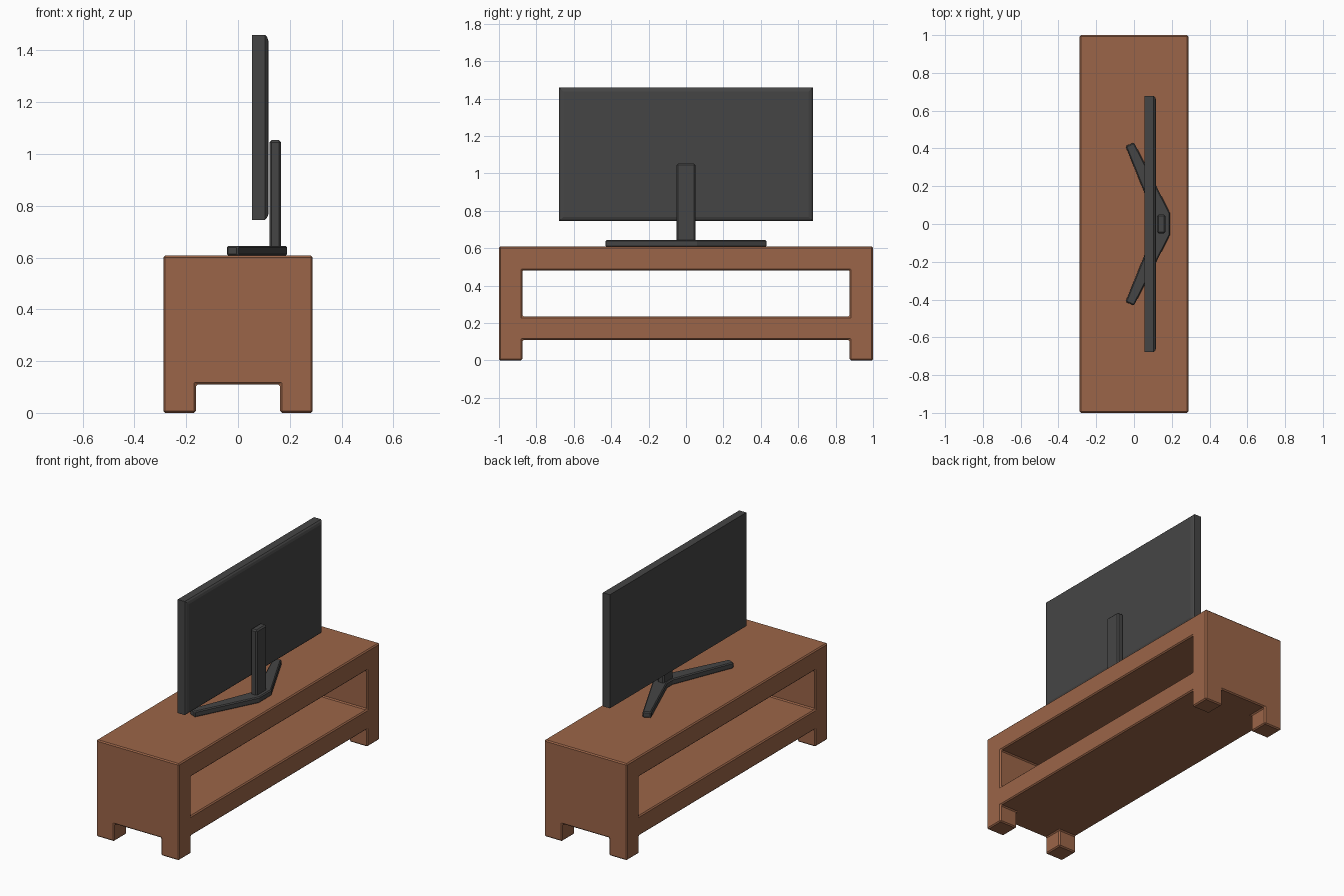
import bpy, bmesh

if "Cube" in bpy.data.objects:
    bpy.data.objects.remove(bpy.data.objects["Cube"])


def material(name, rgb):
    m = bpy.data.materials.new(name)
    m.diffuse_color = (*rgb, 1)
    m.use_nodes = True
    m.node_tree.nodes["Principled BSDF"].inputs["Base Color"].default_value = m.diffuse_color
    return m


wood = material("wood", (0.33, 0.13, 0.065))
dark = material("dark_plastic", (0.06, 0.06, 0.06))


def loft(name, rings, mat=None):
    """Closed solid through rings that share a point count."""
    bm = bmesh.new()
    loops = [[bm.verts.new(p) for p in ring] for ring in rings]
    n = len(loops[0])
    for a, b in zip(loops, loops[1:]):
        for i in range(n):
            j = (i + 1) % n
            bm.faces.new((a[i], a[j], b[j], b[i]))
    bm.faces.new(loops[0])
    bm.faces.new(loops[-1])
    bmesh.ops.recalc_face_normals(bm, faces=bm.faces)
    mesh = bpy.data.meshes.new(name)
    bm.to_mesh(mesh)
    bm.free()
    ob = bpy.data.objects.new(name, mesh)
    bpy.context.collection.objects.link(ob)
    if mat:
        mesh.materials.append(mat)
    return ob


def box(name, x0, x1, y, z0, z1, mat=None):
    """Box that is symmetric in y."""
    base = [(x0, -y), (x1, -y), (x1, y), (x0, y)]
    return loft(name, [[(a, b, z) for a, b in base] for z in (z0, z1)], mat)


def bevel(ob, width):
    m = ob.modifiers.new("edge_bevel", "BEVEL")
    m.width = width
    m.segments = 1
    m.limit_method = "ANGLE"


# Cabinet: solid block with the through shelf and two undercuts that leave legs
cabinet = box("cabinet", -0.288, 0.288, 1.0, 0, 0.608, wood)
cutters = [
    box("shelf_cutter", -0.5, 0.5, 0.875, 0.235, 0.482),
    box("long_undercut_cutter", -0.5, 0.5, 0.875, -0.1, 0.11),
    box("cross_undercut_cutter", -0.163, 0.163, 1.2, -0.1, 0.11),
]
for c in cutters:
    c.hide_render = True
    c.hide_set(True)
    m = cabinet.modifiers.new(c.name, "BOOLEAN")
    m.operation = "DIFFERENCE"
    m.solver = "EXACT"
    m.object = c
bevel(cabinet, 0.007)

# Bake the cuts, then drop the cutters
deps = bpy.context.evaluated_depsgraph_get()
baked = bpy.data.meshes.new_from_object(cabinet.evaluated_get(deps))
cabinet.modifiers.clear()
cabinet.data = baked
baked.materials.clear()
baked.materials.append(wood)
for p in baked.polygons:
    p.material_index = 0
for c in cutters:
    bpy.data.objects.remove(c)

# Screen: flat front, rounded-off back rim
rings = []
for x, inset in [(0.055, 0), (0.104, 0), (0.112, 0.008), (0.117, 0.022)]:
    y, z0, z1 = 0.678 - inset, 0.745 + inset, 1.46 - inset
    rings.append([(x, -y, z0), (x, y, z0), (x, y, z1), (x, -y, z1)])
loft("screen", rings, dark)

# Upright behind the screen
post = box("upright", 0.122, 0.166, 0.05, 0.63, 1.053, dark)
bevel(post, 0.008)

# V-shaped foot, mirrored outline
half = [(0.19, 0.06), (0.0, 0.432), (-0.045, 0.412), (0.11, 0.03)]
outline = half + [(x, -y) for x, y in reversed(half)]
foot = loft("foot", [[(x, y, z) for x, y in outline] for z in (0.607, 0.645)], dark)
bevel(foot, 0.006)
